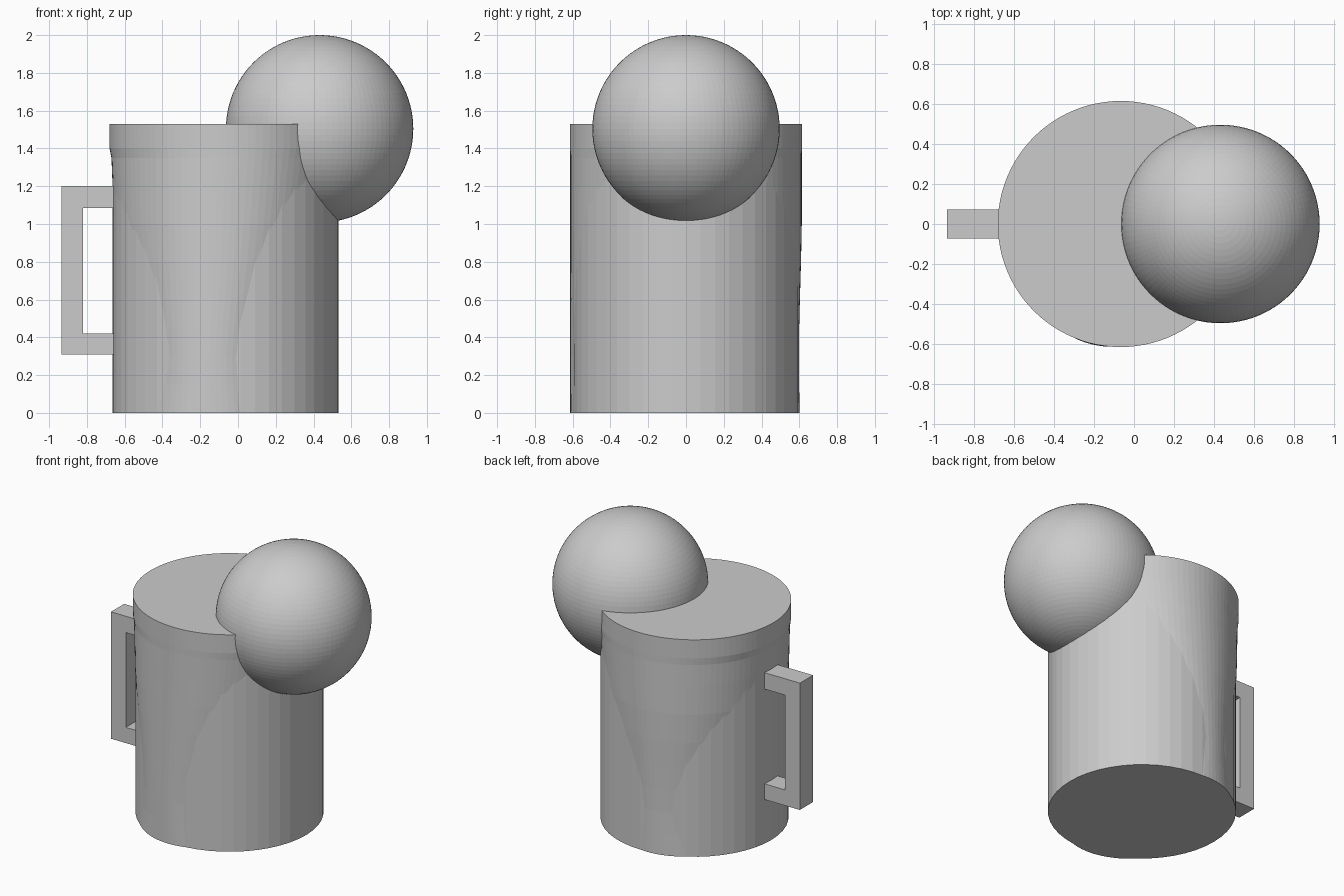
import bpy, bmesh
from math import sin, cos, pi

if "Cube" in bpy.data.objects:
    bpy.data.objects.remove(bpy.data.objects["Cube"])

CX = -0.066  # axis of the mug


def finish(bm, name):
    bmesh.ops.recalc_face_normals(bm, faces=bm.faces)
    mesh = bpy.data.meshes.new(name)
    bm.to_mesh(mesh)
    bm.free()
    obj = bpy.data.objects.new(name, mesh)
    bpy.context.collection.objects.link(obj)
    return obj


def loft(name, rings, sides):
    """Closed stack of elliptical rings: (z, centre x, centre y, radius x, radius y)."""
    bm = bmesh.new()
    loops = [[bm.verts.new((cx + rx * cos(2 * pi * i / sides),
                            cy + ry * sin(2 * pi * i / sides), z))
              for i in range(sides)] for z, cx, cy, rx, ry in rings]
    for a, b in zip(loops, loops[1:]):
        for i in range(sides):
            j = (i + 1) % sides
            bm.faces.new((a[i], a[j], b[j], b[i]))
    bm.faces.new(loops[0])
    bm.faces.new(loops[-1])
    return finish(bm, name)


# Straight mug wall
loft("mug_wall", [(0, CX, 0, 0.598, 0.598), (1.5, CX, 0, 0.598, 0.598)], 48)

# Slightly flared body that shows through the wall at front, back and rim
loft("flared_body", [
    (0.00, -0.115, -0.006, 0.495, 0.607),
    (0.15, -0.118, -0.007, 0.468, 0.606),
    (0.30, -0.120, -0.008, 0.455, 0.605),
    (0.45, -0.113, -0.007, 0.475, 0.606),
    (0.60, -0.103, -0.005, 0.505, 0.608),
    (0.80, -0.092, -0.002, 0.543, 0.611),
    (1.00, -0.082, 0, 0.573, 0.613),
    (1.20, -0.074, 0, 0.590, 0.613),
    (1.35, -0.067, 0, 0.603, 0.613),
    (1.40, -0.066, 0, 0.614, 0.614),
    (1.53, -0.066, 0, 0.615, 0.615)], 96)

# Ball resting on the rim
bm = bmesh.new()
bmesh.ops.create_uvsphere(bm, u_segments=96, v_segments=48, radius=0.496)
ball = finish(bm, "ball")
ball.location = (0.432, 0, 1.504)

# Square-section handle, a C profile extruded across y
profile = [(-0.63, 0.31), (-0.935, 0.31), (-0.935, 1.2), (-0.63, 1.2),
           (-0.63, 1.085), (-0.82, 1.085), (-0.82, 0.42), (-0.63, 0.42)]
bm = bmesh.new()
face = bm.faces.new([bm.verts.new((x, -0.073, z)) for x, z in profile])
out = bmesh.ops.extrude_face_region(bm, geom=[face])
verts = [g for g in out["geom"] if isinstance(g, bmesh.types.BMVert)]
bmesh.ops.translate(bm, verts=verts, vec=(0, 0.146, 0))
finish(bm, "handle")
